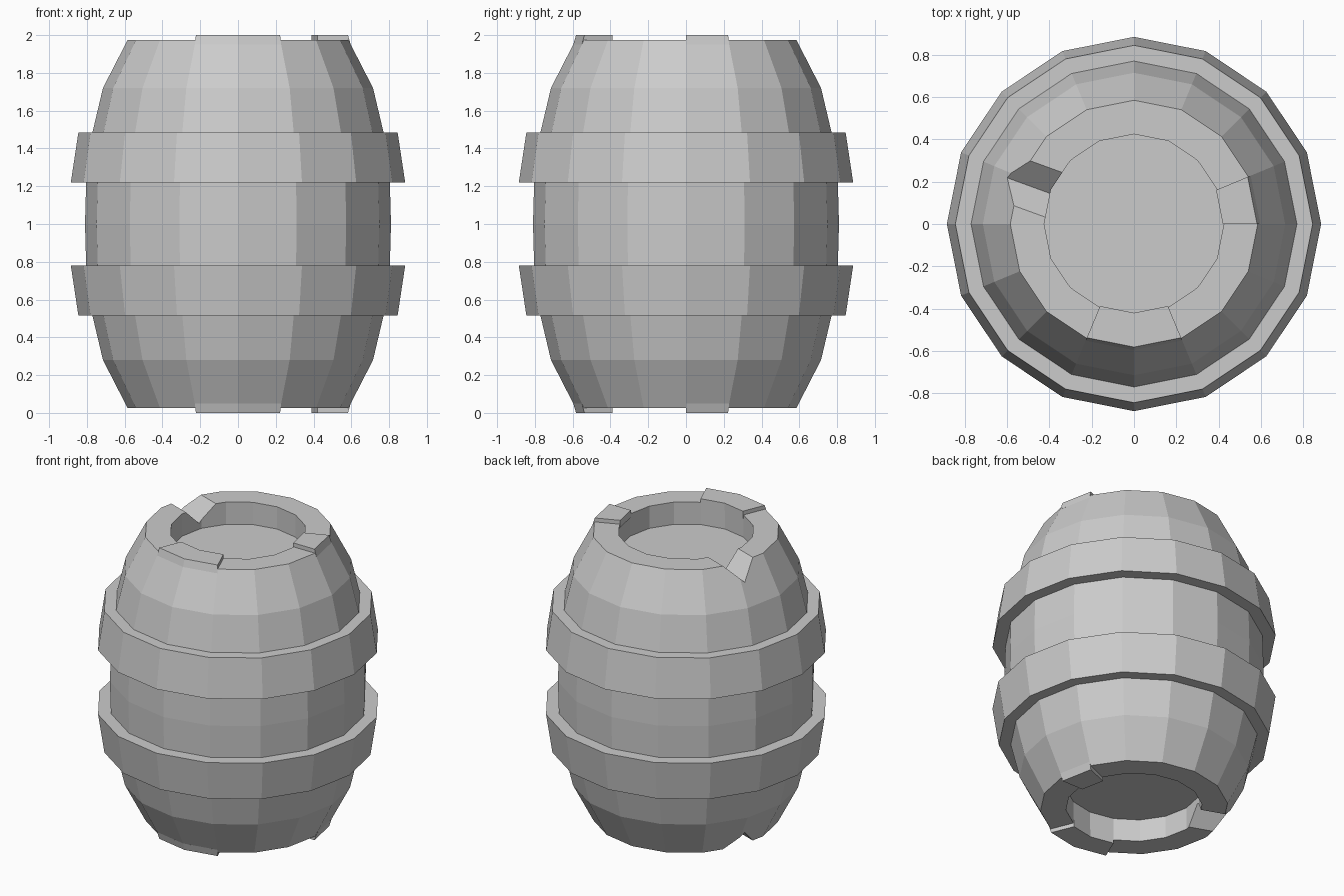
import bpy, bmesh
from math import cos, sin, radians

if "Cube" in bpy.data.objects:
    bpy.data.objects.remove(bpy.data.objects["Cube"])

SIDES = 16
STEP = 360 / SIDES

grey = bpy.data.materials.new("plain_grey")
grey.use_nodes = True
grey.diffuse_color = (0.6, 0.6, 0.6, 1)
grey.node_tree.nodes["Principled BSDF"].inputs["Base Color"].default_value = (0.6, 0.6, 0.6, 1)


def finish(name, bm):
    bmesh.ops.recalc_face_normals(bm, faces=bm.faces)
    mesh = bpy.data.meshes.new(name)
    bm.to_mesh(mesh)
    bm.free()
    mesh.materials.append(grey)
    obj = bpy.data.objects.new(name, mesh)
    bpy.context.collection.objects.link(obj)
    return obj


def sweep(name, profile, start=0, count=SIDES, closed=False):
    """Turn an (r, z) profile about z; a partial turn gets end caps."""
    bm = bmesh.new()
    full = count == SIDES
    rings = []
    for i in range(count if full else count + 1):
        a = radians(start + i * STEP)
        rings.append([bm.verts.new((r * cos(a), r * sin(a), z)) for r, z in profile])
    n = len(profile)
    for i in range(count):
        a, b = rings[i], rings[(i + 1) % len(rings)]
        for j in range(n if closed else n - 1):
            k = (j + 1) % n
            bm.faces.new((a[j], b[j], b[k], a[k]))
    if not full:
        bm.faces.new(rings[0])
        bm.faces.new(rings[-1])
    elif not closed:
        bm.faces.new([ring[0] for ring in rings])
        bm.faces.new([ring[-1] for ring in rings])
    return finish(name, bm)


def flip(profile):
    return [(r, 2 - z) for r, z in profile]


def notch_cutter(top):
    """V-shaped wedge lying across the rim."""
    a = radians(160)
    bm = bmesh.new()
    ends = []
    for r in (0.33, 0.8):
        ring = []
        for t, z in ((0, 1.86), (0.23, 2.09), (-0.23, 2.09)):
            x, y = r * cos(a) + t * sin(a), r * sin(a) - t * cos(a)
            ring.append(bm.verts.new((x, y, z if top else 2 - z)))
        ends.append(ring)
        bm.faces.new(ring)
    for j in range(3):
        k = (j + 1) % 3
        bm.faces.new((ends[0][j], ends[0][k], ends[1][k], ends[1][j]))
    return finish("notch_cutter", bm)


# Barrel body with recessed lids at both ends
upper = [(0.80, 1.36), (0.715, 1.72), (0.585, 1.973), (0.425, 1.973), (0.425, 1.82)]
body = sweep("barrel_body", flip(upper)[::-1] + [(0.81, 1.0)] + upper)

# Broken V notch in each rim
for top in (True, False):
    cutter = notch_cutter(top)
    cutter.hide_render = True
    mod = body.modifiers.new("notch", "BOOLEAN")
    mod.operation = "DIFFERENCE"
    mod.solver = "EXACT"
    mod.object = cutter
    bpy.context.view_layer.objects.active = body
    bpy.ops.object.modifier_apply(modifier=mod.name)
    bpy.data.objects.remove(cutter)

# Flared hoops, and raised staves on the rims
hoop = [(0.74, 1.22), (0.885, 1.22), (0.845, 1.485), (0.74, 1.485)]
stave = [(0.42, 1.95), (0.597, 1.95), (0.582, 2.0), (0.42, 2.0)]
for side, shape in (("upper", lambda p: p), ("lower", flip)):
    sweep(side + "_hoop", shape(hoop), closed=True)
    sweep(side + "_front_stave", shape(stave), 270 - STEP, 2, closed=True)
    sweep(side + "_left_stave", shape(stave), 0, 1, closed=True)
